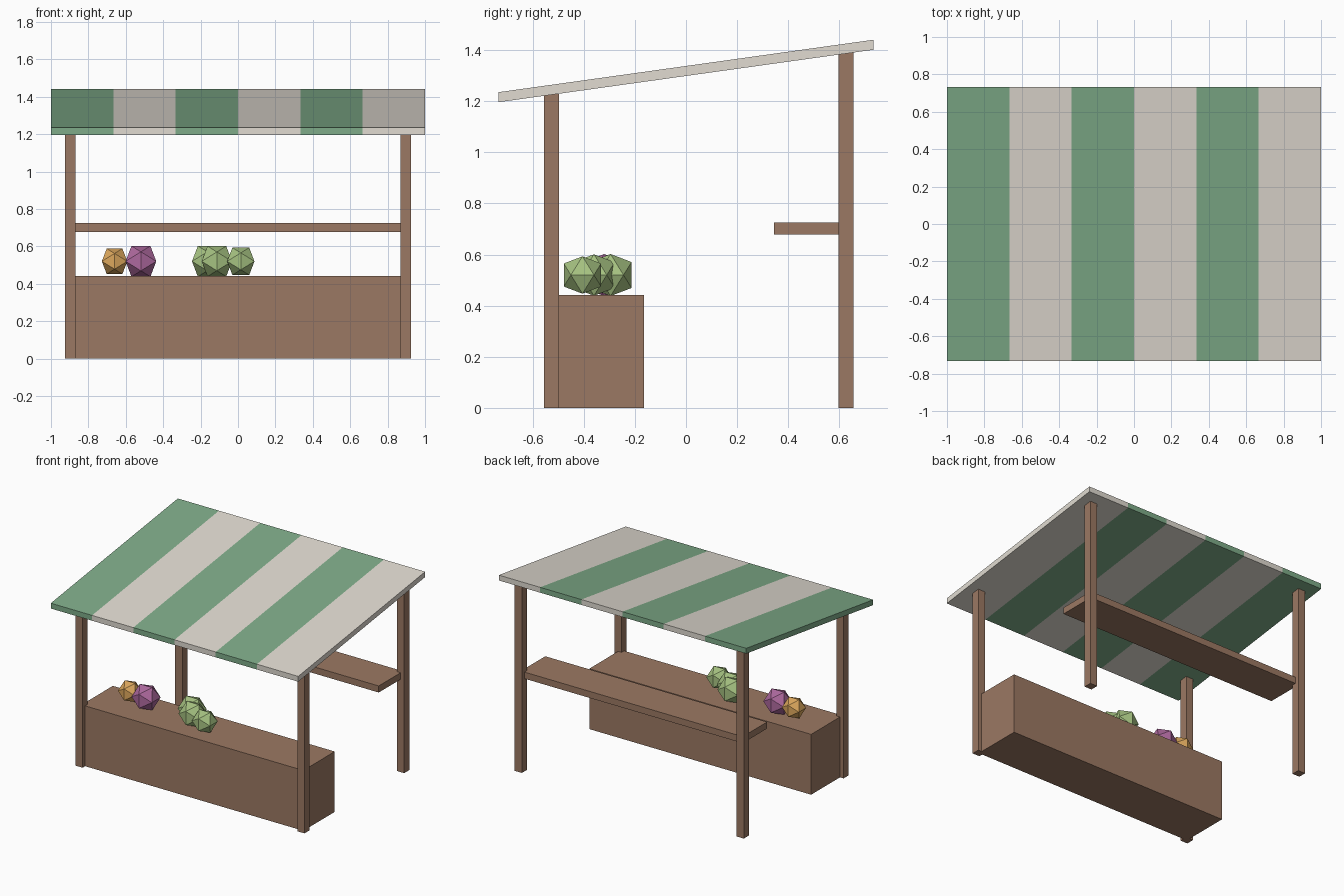
import bpy, bmesh
from math import sqrt

if "Cube" in bpy.data.objects:
    bpy.data.objects.remove(bpy.data.objects["Cube"])


def material(name, rgb):
    m = bpy.data.materials.new(name)
    m.diffuse_color = (*rgb, 1)
    m.use_nodes = True
    m.node_tree.nodes["Principled BSDF"].inputs["Base Color"].default_value = m.diffuse_color
    return m


WOOD = material("wood", (0.33, 0.19, 0.125))
GREEN = material("green_cloth", (0.21, 0.41, 0.25))
CREAM = material("cream_cloth", (0.75, 0.71, 0.64))
ORANGE = material("orange_skin", (0.72, 0.39, 0.11))
PURPLE = material("purple_skin", (0.42, 0.14, 0.34))
LEAF = material("leaf_green", (0.38, 0.54, 0.22))


def add_object(name, bm, *mats):
    bmesh.ops.recalc_face_normals(bm, faces=bm.faces)
    me = bpy.data.meshes.new(name)
    bm.to_mesh(me)
    bm.free()
    for m in mats:
        me.materials.append(m)
    ob = bpy.data.objects.new(name, me)
    bpy.context.collection.objects.link(ob)
    return ob


def box(name, x, y, z, mat):
    """Box from (min, max) ranges."""
    bm = bmesh.new()
    bmesh.ops.create_cube(bm, size=1)
    for v in bm.verts:
        v.co = [r[0] if c < 0 else r[1] for c, r in zip(v.co, (x, y, z))]
    return add_object(name, bm, mat)


def produce(name, center, half, mat):
    """Icosahedron with edges aligned to the axes; half is its half extent."""
    bm = bmesh.new()
    t = half * 2 / (1 + sqrt(5))
    for a in (-t, t):
        for b in (-half, half):
            for p in ((a, 0, b), (0, b, a), (b, a, 0)):
                bm.verts.new(p)
    bmesh.ops.convex_hull(bm, input=bm.verts)
    ob = add_object(name, bm, mat)
    ob.location = center
    return ob


# Four posts, the back pair taller
PX, W = 0.897, 0.029
for row, y, top in (("front", -0.526, 1.228), ("back", 0.626, 1.39)):
    for side, x in (("left", -PX), ("right", PX)):
        box(f"{row}_{side}_post", (x - W, x + W), (y - W, y + W), (0, top), WOOD)

# Counter and back shelf, both spanning between post centres
box("counter", (-PX, PX), (-0.526, -0.164), (0, 0.441), WOOD)
box("back_shelf", (-PX, PX), (0.344, 0.626), (0.678, 0.726), WOOD)

# Sloped striped awning: a sheared profile extruded in six bands
profile = [(-0.733, 1.196), (0.733, 1.401), (0.733, 1.44), (-0.733, 1.235)]
STRIPES = 6
bm = bmesh.new()
rings = [[bm.verts.new((-1 + 2 * i / STRIPES, y, z)) for y, z in profile]
         for i in range(STRIPES + 1)]
for i in range(STRIPES):
    a, b = rings[i], rings[i + 1]
    for k in range(4):
        n = (k + 1) % 4
        bm.faces.new((a[k], a[n], b[n], b[k])).material_index = i % 2
bm.faces.new(rings[0]).material_index = 0
bm.faces.new(rings[-1]).material_index = 1
add_object("striped_awning", bm, GREEN, CREAM)

# Low-poly produce on the counter
for name, x, y, half, mat in (
        ("orange_fruit", -0.66, -0.305, 0.068, ORANGE),
        ("purple_fruit", -0.519, -0.32, 0.082, PURPLE),
        ("cabbage_1", -0.164, -0.295, 0.082, LEAF),
        ("cabbage_2", -0.113, -0.36, 0.081, LEAF),
        ("cabbage_3", 0.015, -0.405, 0.073, LEAF)):
    produce(name, (x, y, 0.52), half, mat)
